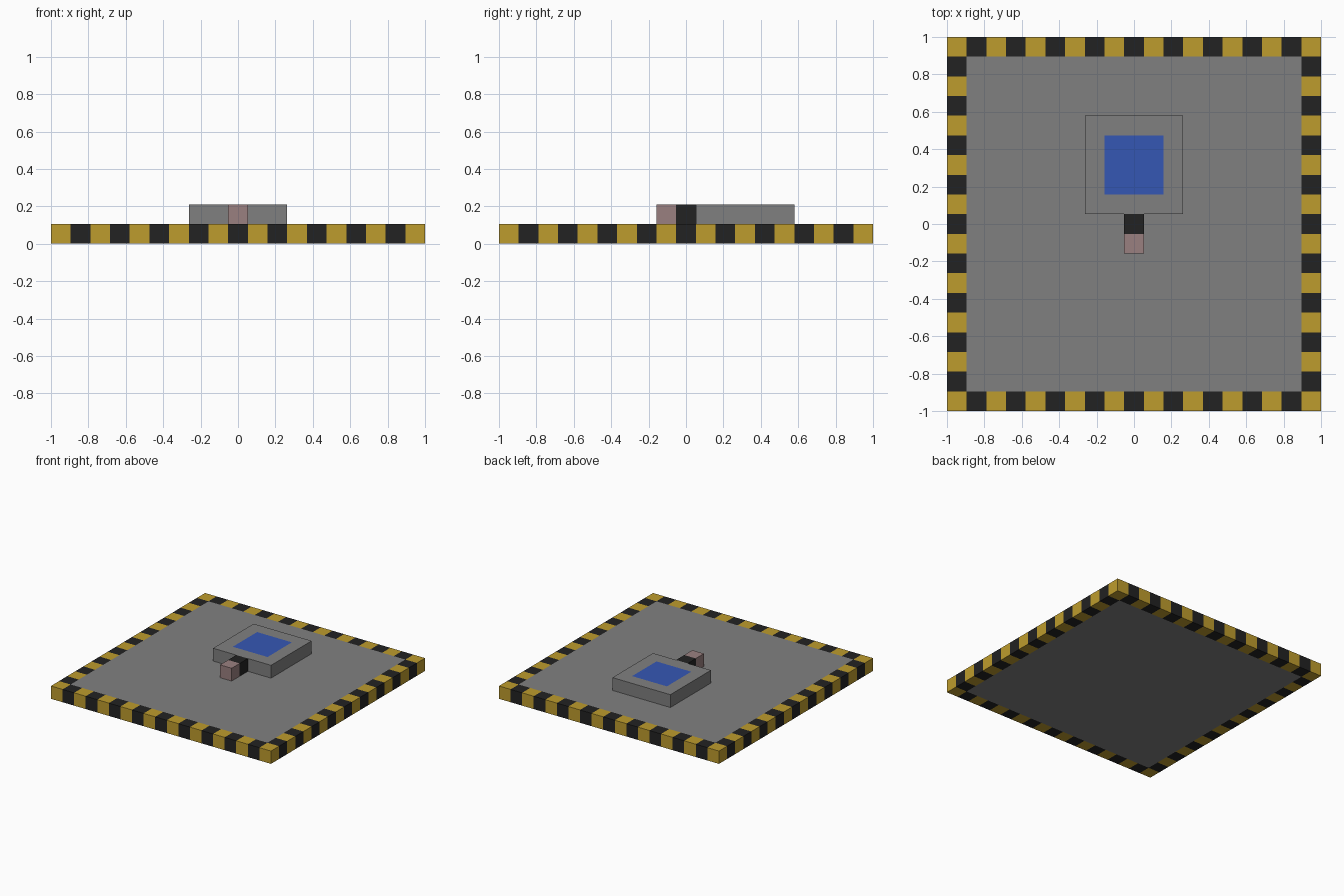
import bpy
import bmesh
from mathutils import Matrix, Vector

cube = bpy.data.objects.get("Cube")
if cube:
    bpy.data.objects.remove(cube, do_unlink=True)

N = 19          # blocks along each side of the platform
U = 2.0 / N     # size of one block


def material(name, rgb):
    """Flat material from 0-255 screen colour, converted to linear."""
    s = [c / 255 for c in rgb]
    lin = [c / 12.92 if c <= 0.04045 else ((c + 0.055) / 1.055) ** 2.4 for c in s]
    m = bpy.data.materials.new(name)
    m.use_nodes = True
    m.diffuse_color = (*lin, 1)
    m.node_tree.nodes["Principled BSDF"].inputs["Base Color"].default_value = (*lin, 1)
    return m


GREY = material("concrete grey", (128, 128, 128))
YELLOW = material("hazard yellow", (190, 156, 45))
BLACK = material("hazard black", (34, 34, 34))
BLUE = material("screen blue", (53, 87, 180))
PINK = material("dusty pink", (154, 128, 128))


def add_object(name, bm, mats):
    mesh = bpy.data.meshes.new(name)
    bm.to_mesh(mesh)
    bm.free()
    for m in mats:
        mesh.materials.append(m)
    obj = bpy.data.objects.new(name, mesh)
    bpy.context.collection.objects.link(obj)
    return obj


def box_mesh(width, depth, centre_y, layer):
    """Box one block high, measured in blocks, standing on the given layer."""
    bm = bmesh.new()
    place = Matrix.Translation((0, centre_y * U, (layer + 0.5) * U))
    scale = Matrix.Diagonal((width * U, depth * U, U, 1))
    bmesh.ops.create_cube(bm, size=1, matrix=place @ scale)
    return bm


# Platform floor, flush with its border
add_object("platform_floor", box_mesh(N - 2, N - 2, 0, 0), [GREY])

# Striped border: a ring of grid cells extruded one block high
bm = bmesh.new()
bmesh.ops.create_grid(bm, x_segments=N, y_segments=N, size=1)
inner = [f for f in bm.faces
         if max(abs(f.calc_center_median().x), abs(f.calc_center_median().y)) < 1 - U]
bmesh.ops.delete(bm, geom=inner, context='FACES')
ring = bmesh.ops.extrude_face_region(bm, geom=bm.faces[:], use_keep_orig=True)
top = [v for v in ring["geom"] if isinstance(v, bmesh.types.BMVert)]
bmesh.ops.translate(bm, verts=top, vec=Vector((0, 0, U)))
bmesh.ops.recalc_face_normals(bm, faces=bm.faces[:])
for f in bm.faces:
    # Alternate colours by the cell behind each face
    p = f.calc_center_median() - f.normal * U / 2
    f.material_index = (int((p.x + 1) / U) + int((p.y + 1) / U)) % 2
add_object("striped_border", bm, [YELLOW, BLACK])

# Raised pad with a blue panel inset in its top
bm = box_mesh(5, 5, 3, 1)
bm.normal_update()
lid = max(bm.faces, key=lambda f: f.calc_center_median().z)
bmesh.ops.inset_region(bm, faces=[lid], thickness=U, use_even_offset=True)
lid.material_index = 1
add_object("raised_pad", bm, [GREY, BLUE])

# Small connector and end block in front of the pad
add_object("connector_block", box_mesh(1, 1, 0, 1), [BLACK])
add_object("end_block", box_mesh(1, 1, -1, 1), [PINK])
